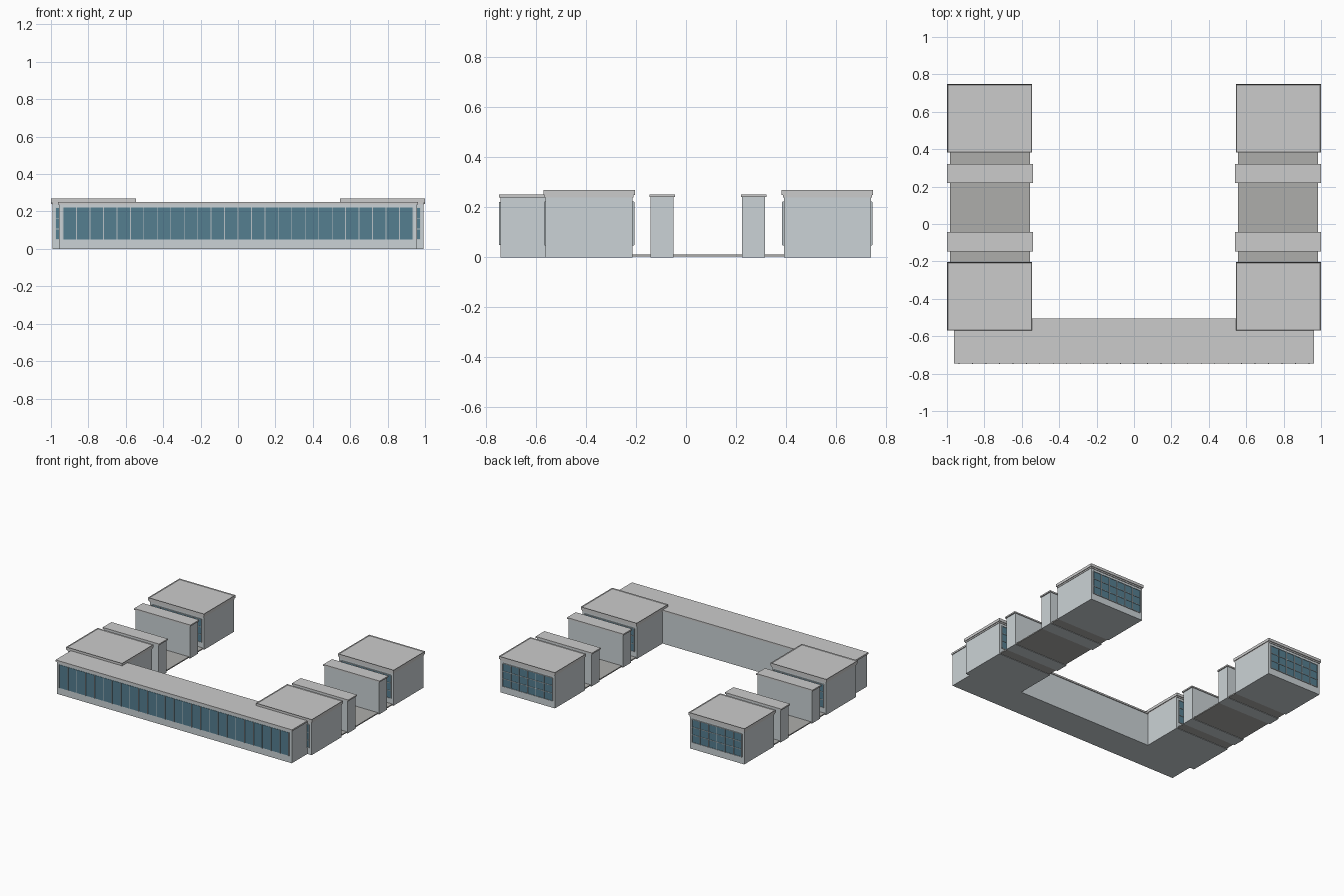
import bpy, bmesh
from mathutils import Matrix, Vector

if "Cube" in bpy.data.objects:
    bpy.data.objects.remove(bpy.data.objects["Cube"])


def material(name, rgb):
    m = bpy.data.materials.new(name)
    m.diffuse_color = (*rgb, 1)
    m.use_nodes = True
    m.node_tree.nodes["Principled BSDF"].inputs["Base Color"].default_value = m.diffuse_color
    return m


WALL = material("wall_grey", (0.60, 0.65, 0.67))
ROOF = material("roof_grey", (0.72, 0.73, 0.72))
GLASS = material("glass_blue", (0.09, 0.21, 0.28))
FRAME = material("frame_grey", (0.48, 0.54, 0.57))
FLOOR = material("floor_grey", (0.42, 0.42, 0.41))


def boxes(name, spans, mat):
    """One object from boxes given as (x0, x1, y0, y1, z0, z1)."""
    bm = bmesh.new()
    for s in spans:
        lo, hi = Vector(s[0::2]), Vector(s[1::2])
        bmesh.ops.create_cube(bm, size=1, matrix=Matrix.Translation((lo + hi) / 2)
                              @ Matrix.Diagonal((*(hi - lo), 1)))
    me = bpy.data.meshes.new(name)
    bm.to_mesh(me)
    bm.free()
    me.materials.append(mat)
    ob = bpy.data.objects.new(name, me)
    bpy.context.collection.objects.link(ob)
    return ob


def window(name, x0, x1, y, out, cols, rows):
    """Glass on the wall plane y, with bars standing out towards out (+1/-1)."""
    z0, z1, t = 0.05, 0.22, 0.002

    def slab(xa, xb, za, zb, d):
        return (xa, xb, min(y, y + out * d), max(y, y + out * d), za, zb)

    boxes(name + "_glass", [slab(x0, x1, z0, z1, 0.002)], GLASS)
    bars = []
    for i in range(cols + 1):
        x = x0 + (x1 - x0) * i / cols
        bars.append(slab(x - t, x + t, z0, z1, 0.007))
    if rows > 1:
        for j in range(rows + 1):
            z = z0 + (z1 - z0) * j / rows
            bars.append(slab(x0, x1, z - t, z + t, 0.005))
    boxes(name + "_bars", bars, FRAME)


def tray_roof(name, x0, x1, y0, y1):
    """Stepped roof slab with a thin raised rim."""
    ob = boxes(name, [(x0, x1, y0, y1, 0.248, 0.268)], ROOF)
    bm = bmesh.new()
    bm.from_mesh(ob.data)
    top = [f for f in bm.faces if f.normal.z > 0.9]
    bmesh.ops.inset_region(bm, faces=top, thickness=0.006)
    bmesh.ops.translate(bm, verts=top[0].verts[:], vec=(0, 0, -0.005))
    bm.to_mesh(ob.data)
    bm.free()
    boxes(name + "_step", [(x0 + 0.005, x1 - 0.005, y0 + 0.005, y1 - 0.005, 0.238, 0.248)], ROOF)


# Long front wing
boxes("front_wing_walls", [(-0.957, 0.957, -0.741, -0.512, 0, 0.238)], WALL)
boxes("front_wing_roof", [(-0.963, 0.963, -0.747, -0.506, 0.238, 0.25)], ROOF)
window("front_wing_window", -0.935, 0.935, -0.741, -1, 26, 1)

# Left and right side wings
for side, s in (("left", -1), ("right", 1)):
    def span(a, b):
        return sorted((s * a, s * b))

    # Pavilions with windows front and back
    for part, cy in (("front", -0.387), ("rear", 0.565)):
        n = f"{side}_{part}_pavilion"
        boxes(n + "_walls", [(*span(0.55, 0.992), cy - 0.174, cy + 0.174, 0, 0.24)], WALL)
        tray_roof(n + "_roof", *span(0.545, 1.0), cy - 0.183, cy + 0.183)
        for face, out in (("front", -1), ("back", 1)):
            window(f"{n}_{face}_window", *span(0.568, 0.974), cy + out * 0.174, out, 6, 3)

    # Narrow blocks between the pavilions
    for part, cy in (("front", -0.095), ("rear", 0.27)):
        n = f"{side}_{part}_block"
        boxes(n + "_walls", [(*span(0.548, 0.992), cy - 0.046, cy + 0.046, 0, 0.24)], WALL)
        boxes(n + "_roof", [(*span(0.541, 1.0), cy - 0.051, cy + 0.051, 0.24, 0.25)], ROOF)

    # Floor slab joining the blocks
    boxes(f"{side}_floor", [(*span(0.557, 0.984), -0.22, 0.4, 0.003, 0.011)], FLOOR)
